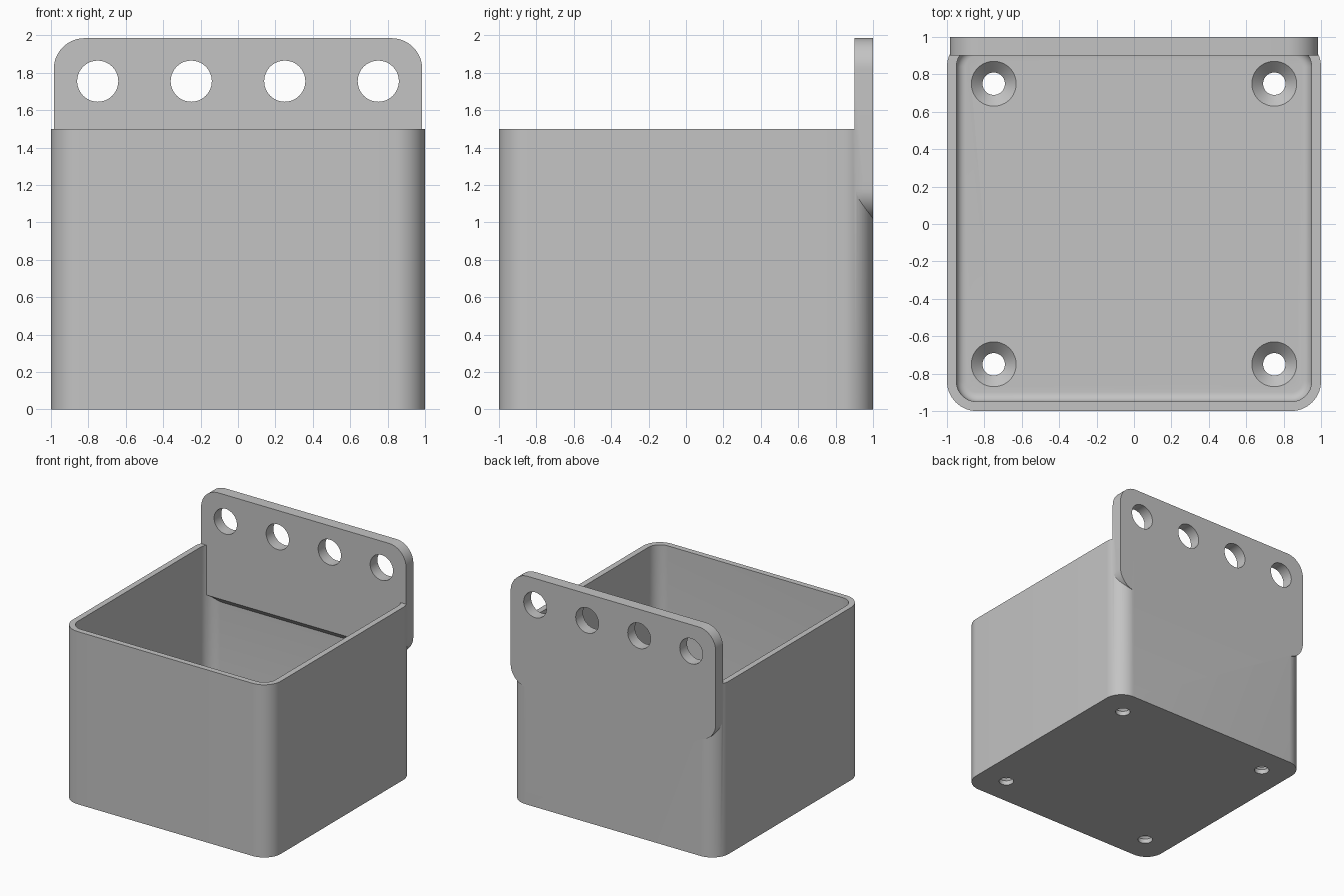
import bpy, bmesh, math

if "Cube" in bpy.data.objects:
    bpy.data.objects.remove(bpy.data.objects["Cube"], do_unlink=True)

grey = bpy.data.materials.new("light_grey")
grey.use_nodes = True
colour = (0.55, 0.55, 0.55, 1)
grey.diffuse_color = colour
grey.node_tree.nodes["Principled BSDF"].inputs["Base Color"].default_value = colour


def rounded_rect(half_w, half_h, radius, steps=14):
    """Outline of a rounded rectangle, counter-clockwise."""
    points = []
    for k, (sx, sy) in enumerate([(1, 1), (-1, 1), (-1, -1), (1, -1)]):
        for i in range(steps + 1):
            a = (k + i / steps) * math.pi / 2
            points.append((sx * (half_w - radius) + radius * math.cos(a),
                           sy * (half_h - radius) + radius * math.sin(a)))
    return points


def circle(x, y, radius, sides=48):
    return [(x + radius * math.cos(2 * math.pi * i / sides),
             y + radius * math.sin(2 * math.pi * i / sides)) for i in range(sides)]


def loft(name, rings):
    """Closed solid through a stack of equal-length 3D rings."""
    bm = bmesh.new()
    rows = [[bm.verts.new(p) for p in ring] for ring in rings]
    for low, high in zip(rows, rows[1:]):
        for i in range(len(low)):
            j = (i + 1) % len(low)
            bm.faces.new((low[i], low[j], high[j], high[i]))
    bm.faces.new(rows[0][::-1])
    bm.faces.new(rows[-1])
    bmesh.ops.recalc_face_normals(bm, faces=bm.faces)
    mesh = bpy.data.meshes.new(name)
    bm.to_mesh(mesh)
    bm.free()
    mesh.materials.append(grey)
    obj = bpy.data.objects.new(name, mesh)
    bpy.context.collection.objects.link(obj)
    return obj


def at_z(points, z):
    return [(x, y, z) for x, y in points]


def combine(target, tool, operation):
    """Apply a boolean and discard the tool."""
    tool.hide_render = True
    mod = target.modifiers.new("combine", "BOOLEAN")
    mod.operation, mod.object, mod.solver = operation, tool, "EXACT"
    bpy.ops.object.select_all(action="DESELECT")
    bpy.context.view_layer.objects.active = target
    target.select_set(True)
    bpy.ops.object.modifier_apply(modifier=mod.name)
    bpy.data.objects.remove(tool, do_unlink=True)


# Outer box
outline = rounded_rect(1, 1, 0.16)
box = loft("open_bin", [at_z(outline, 0), at_z(outline, 1.5)])

# Cavity with a filleted floor edge
floor, fillet = 0.1, 0.05
rings = []
for i in range(7):
    a = i / 6 * math.pi / 2
    inset = fillet * (1 - math.sin(a))
    rings.append(at_z(rounded_rect(0.95 - inset, 0.95 - inset, 0.11 - inset),
                      floor + fillet * (1 - math.cos(a))))
rings.append(at_z(rounded_rect(0.95, 0.95, 0.11), 1.6))
combine(box, loft("cavity_cutter", rings), "DIFFERENCE")

# Hanging plate, its inner lower edge chamfered
centre_z = 1.5
profile = [(x, z + centre_z) for x, z in rounded_rect(0.985, 0.485, 0.165)]
plate = loft("hanging_plate", [
    [(x, 0.9, max(z, 1.067)) for x, z in profile],
    [(x, 0.95, z) for x, z in profile],
    [(x, 1.0, z) for x, z in profile]])
combine(box, plate, "UNION")

# Hanging holes
for x in (-0.75, -0.25, 0.25, 0.75):
    hole = circle(x, 1.755, 0.11)
    combine(box, loft("hole_cutter", [[(px, y, pz) for px, pz in hole]
                                      for y in (0.8, 1.1)]), "DIFFERENCE")

# Countersunk screw holes in the floor
for x in (-0.75, 0.75):
    for y in (-0.75, 0.75):
        screw = [(0.06, -0.1), (0.06, 0.04), (0.12, floor), (0.12, floor + 0.02)]
        combine(box, loft("screw_cutter", [at_z(circle(x, y, r), z)
                                           for r, z in screw]), "DIFFERENCE")

bpy.ops.object.shade_smooth_by_angle(angle=math.radians(30))
